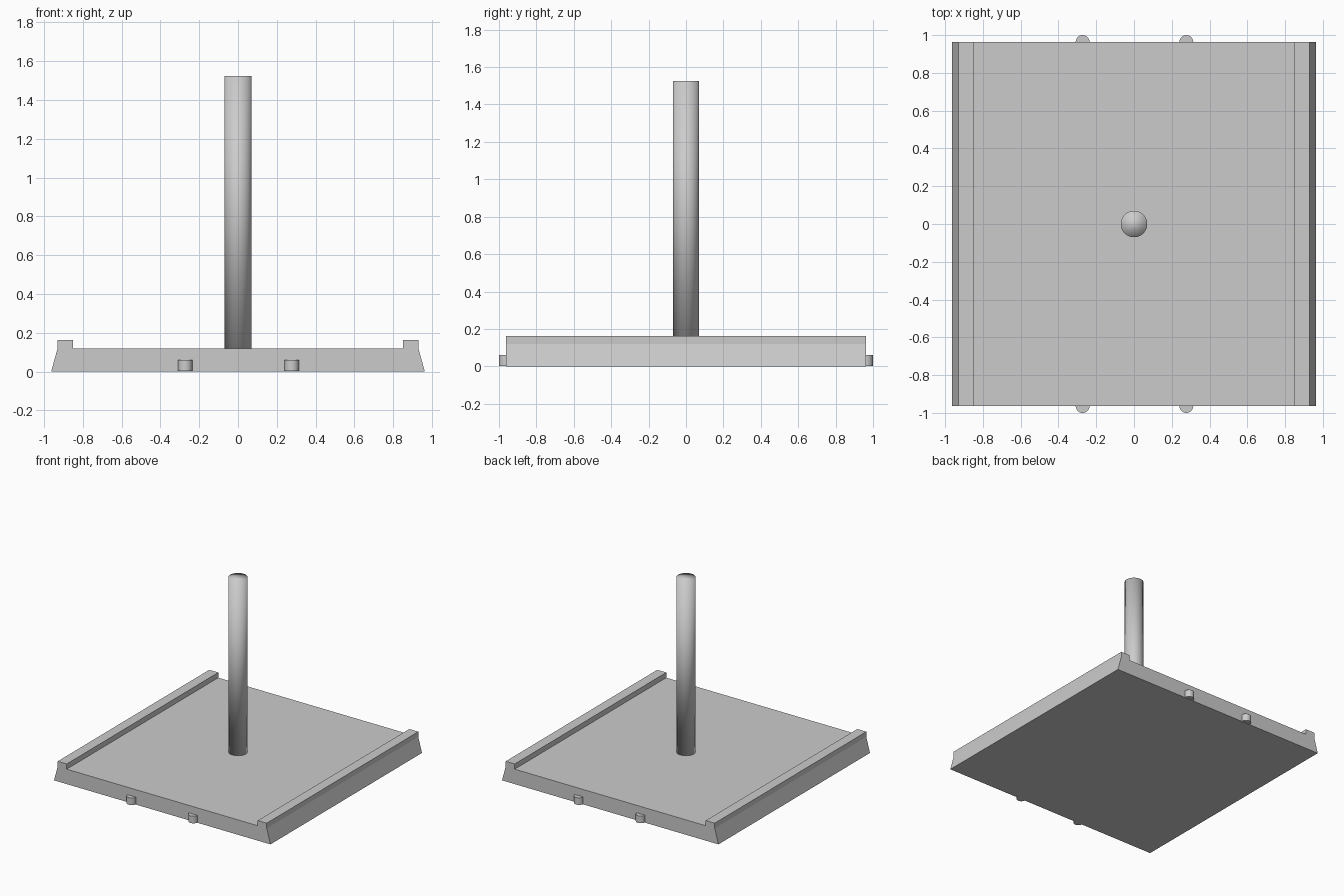
import bpy, bmesh

if "Cube" in bpy.data.objects:
    bpy.data.objects.remove(bpy.data.objects["Cube"])

HALF_DEPTH = 0.963


def cylinder(name, radius, x, y, z0, z1, sides):
    bpy.ops.mesh.primitive_cylinder_add(vertices=sides, radius=radius, depth=z1 - z0,
                                        location=(x, y, (z0 + z1) / 2))
    ob = bpy.context.object
    ob.name = name
    return ob


# Base plate: half profile with a raised side rail, mirrored and extruded along y
half = [(0.963, 0), (0.93, 0.12), (0.93, 0.162), (0.85, 0.162), (0.85, 0.12)]
profile = half + [(-x, z) for x, z in reversed(half)]
bm = bmesh.new()
face = bm.faces.new([bm.verts.new((x, -HALF_DEPTH, z)) for x, z in profile])
ext = bmesh.ops.extrude_face_region(bm, geom=[face])
bmesh.ops.translate(bm, vec=(0, 2 * HALF_DEPTH, 0),
                    verts=[g for g in ext["geom"] if isinstance(g, bmesh.types.BMVert)])
bmesh.ops.recalc_face_normals(bm, faces=bm.faces)
mesh = bpy.data.meshes.new("base_plate")
bm.to_mesh(mesh)
bm.free()
base = bpy.data.objects.new("base_plate", mesh)
bpy.context.collection.objects.link(base)

# Central post, smooth over the whole surface including its cap
post = cylinder("post", 0.07, 0, 0, 0.12, 1.525, 32)
bpy.ops.object.shade_smooth()

# Half-round pegs on the front and back edges
for side, y in (("front", -HALF_DEPTH), ("back", HALF_DEPTH)):
    for place, x in (("left", -0.272), ("right", 0.277)):
        cylinder(f"{side}_{place}_peg", 0.037, x, y, 0.003, 0.06, 32)
        bpy.ops.object.shade_smooth_by_angle()
